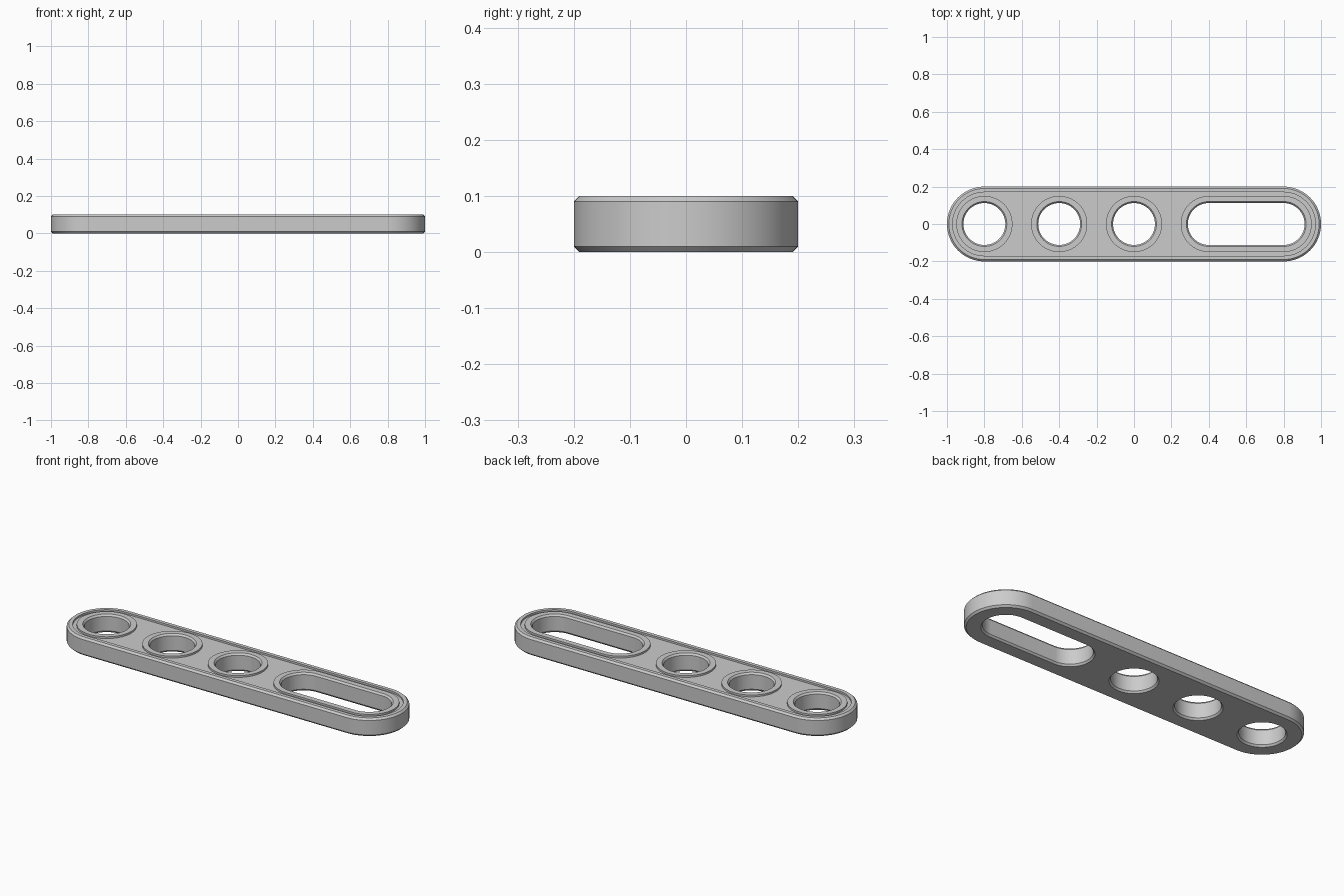
import bpy, bmesh, math

cube = bpy.data.objects.get("Cube")
if cube:
    bpy.data.objects.remove(cube, do_unlink=True)

THICK, CHAMFER, RECESS = 0.10, 0.01, 0.01
ARC_STEPS = 32

grey = bpy.data.materials.new("plain_grey")
grey.use_nodes = True
colour = (0.6, 0.6, 0.6, 1)
grey.diffuse_color = colour
grey.node_tree.nodes["Principled BSDF"].inputs["Base Color"].default_value = colour


def outline(bm, x0, x1, r, z):
    """Closed ring of verts: a circle, or a slot shape when x0 and x1 differ."""
    verts = []
    for cx, start in ((x1, -math.pi / 2), (x0, math.pi / 2)):
        # on a plain circle the two half arcs share their end points
        count = ARC_STEPS + (1 if x0 != x1 else 0)
        for i in range(count):
            a = start + math.pi * i / ARC_STEPS
            verts.append(bm.verts.new((cx + r * math.cos(a), r * math.sin(a), z)))
    return verts


def wall(bm, x0, x1, profile):
    """Skin a (radius, height) profile around an outline; return its end edges."""
    rings = [outline(bm, x0, x1, r, z) for r, z in profile]
    n = len(rings[0])
    for a, b in zip(rings, rings[1:]):
        for i in range(n):
            j = (i + 1) % n
            bm.faces.new((a[i], a[j], b[j], b[i]))
    return [[bm.edges.get((ring[i], ring[(i + 1) % n])) for i in range(n)]
            for ring in (rings[0], rings[-1])]


def section(lip, edge, side):
    """Raised lip, chamfered top edge, straight side, chamfered bottom edge."""
    return [(lip, THICK - RECESS), (lip, THICK), (edge, THICK),
            (side, THICK - CHAMFER), (side, CHAMFER), (edge, 0)]


bm = bmesh.new()
floor_edges, base_edges = [], []

# outer rim, three round holes and the long slot
parts = [(-0.8, 0.8, section(0.17, 0.19, 0.20))]
for x0, x1 in ((-0.8, -0.8), (-0.4, -0.4), (0, 0), (0.4, 0.8)):
    parts.append((x0, x1, section(0.15, 0.12, 0.112)))
for part in parts:
    top, bottom = wall(bm, *part)
    floor_edges += top
    base_edges += bottom

# recessed top floor and flat underside
for edges, up in ((floor_edges, 1), (base_edges, -1)):
    bmesh.ops.triangle_fill(bm, use_beauty=True, use_dissolve=False,
                            edges=edges, normal=(0, 0, up))
bmesh.ops.recalc_face_normals(bm, faces=bm.faces)

mesh = bpy.data.meshes.new("link_plate")
bm.to_mesh(mesh)
bm.free()
mesh.materials.append(grey)
plate = bpy.data.objects.new("link_plate", mesh)
bpy.context.collection.objects.link(plate)

bpy.ops.object.select_all(action="DESELECT")
plate.select_set(True)
bpy.context.view_layer.objects.active = plate
bpy.ops.object.shade_smooth_by_angle(angle=math.radians(30))
